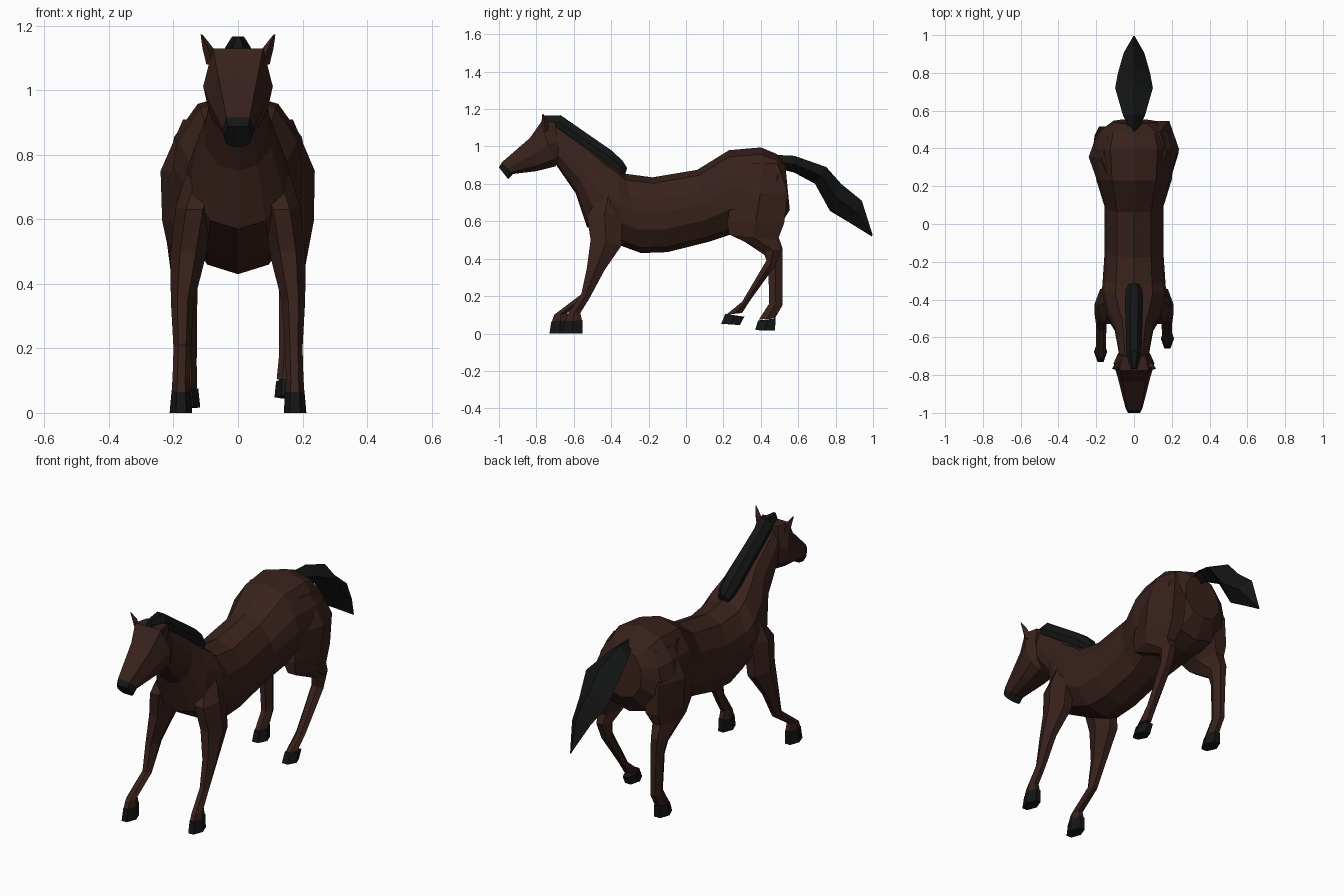
import bpy, bmesh
from mathutils import Vector


def material(name, rgb):
    m = bpy.data.materials.new(name)
    m.diffuse_color = (*rgb, 1)
    return m


BROWN = material("brown_coat", (0.04, 0.0155, 0.0115))
BLACK = material("black_hair", (0.007, 0.0075, 0.0075))


def loft(name, rings, mat):
    """Skin a list of equal-length point rings and cap both ends."""
    bm = bmesh.new()
    vs = [[bm.verts.new(p) for p in r] for r in rings]
    n = len(vs[0])
    for a, b in zip(vs, vs[1:]):
        for i in range(n):
            j = (i + 1) % n
            bm.faces.new((a[i], a[j], b[j], b[i]))
    bm.faces.new(vs[0])
    bm.faces.new(vs[-1])
    bmesh.ops.remove_doubles(bm, verts=bm.verts, dist=0.0005)
    bmesh.ops.recalc_face_normals(bm, faces=bm.faces)
    me = bpy.data.meshes.new(name)
    bm.to_mesh(me)
    bm.free()
    me.materials.append(mat)
    ob = bpy.data.objects.new(name, me)
    bpy.context.collection.objects.link(ob)
    return ob


def spine(name, stations, profile, mat):
    """Symmetric loft; station = top y,z, bottom y,z, half width; profile = (depth, width) fractions."""
    rings = []
    for ty, tz, by, bz, w in stations:
        half = [(f * w, ty + (by - ty) * t, tz + (bz - tz) * t) for t, f in profile]
        rings.append(half + [(-x, y, z) for x, y, z in reversed(half) if abs(x) > 1e-6])
    return loft(name, rings, mat)


HEX = [(1, .45), (0, 1), (-1, .45), (-1, -.45), (0, -1), (1, -.45)]


def limb(name, side, stations, mat):
    """Six-sided limb; station = z front, z back, y front, y back, x centre, x half width."""
    rings = []
    for zf, zb, y0, y1, xc, hw in stations:
        rings.append([(side * (xc + hw * v), (y0 + y1) / 2 + u * (y1 - y0) / 2,
                       (zf + zb) / 2 + u * (zb - zf) / 2) for u, v in HEX])
    return loft(name, rings, mat)


# Trunk and neck
TRUNK = [(0, 0), (.08, .58), (.3, .92), (.48, 1), (.7, .97), (.93, .58), (1, 0)]
spine("body", [
    (.53, .91, .555, .66, .11),
    (.485, .96, .49, .56, .19),
    (.40, .995, .40, .53, .215),
    (.23, .98, .24, .53, .20),
    (.06, .875, .12, .49, .155),
    (-.18, .835, -.10, .435, .155),
    (-.33, .855, -.24, .43, .165),
    (-.365, .89, -.35, .47, .17),
    (-.43, .935, -.53, .57, .145),
    (-.51, .995, -.59, .75, .105),
    (-.70, 1.125, -.69, .895, .078)], TRUNK, BROWN)

# Head and muzzle
HEAD = [(0, .72), (.5, 1), (.85, .82), (1, .4)]
nose = (-.985, .915, -.925, .853, .05)
spine("head", [
    (-.70, 1.13, -.67, .92, .085),
    (-.775, 1.13, -.70, .893, .108),
    (-.835, 1.045, -.80, .868, .085),
    nose], HEAD, BROWN)
spine("muzzle", [nose, (-1.0, .887, -.95, .825, .045)], HEAD, BLACK)

# Ears
for side, label in ((1, "right"), (-1, "left")):
    rings = []
    for x, y, z, rx, ry in ((.08, -.75, 1.08, .018, .02), (.093, -.755, 1.13, .017, .018),
                            (.113, -.765, 1.173, .003, .003)):
        rings.append([(side * (x + rx), y, z), (side * x, y + ry, z),
                      (side * (x - rx), y, z), (side * x, y - ry, z)])
    loft("ear_" + label, rings, BROWN)

# Mane
spine("mane", [
    (-.315, .885, -.325, .85, .03),
    (-.34, .925, -.36, .86, .045),
    (-.40, .98, -.43, .91, .048),
    (-.67, 1.167, -.70, 1.09, .04),
    (-.765, 1.165, -.77, 1.11, .015)],
    [(0, .45), (.45, 1), (1, .85)], BLACK)

# Tail
spine("tail", [
    (.48, .955, .50, .88, .02),
    (.58, .95, .58, .86, .06),
    (.75, .89, .69, .80, .10),
    (.83, .80, .77, .655, .085),
    (.94, .71, .87, .595, .055),
    (.997, .53, .995, .518, .003)],
    [(0, 0), (.5, 1), (1, 0)], BLACK)

# Front legs: shared upper leg, different pastern positions
UPPER = [(.74, .74, -.46, -.37, .10, .06),
         (.63, .65, -.53, -.34, .135, .058),
         (.50, .47, -.51, -.345, .155, .055),
         (.35, .34, -.53, -.435, .172, .036),
         (.21, .19, -.56, -.515, .173, .027)]
for side, label, y in ((1, "right", -.66), (-1, "left", -.73)):
    ankle = (.10, .11, y + .025, y + .095, .176, .027)
    crown = (.06, .065, y + .012, y + .105, .176, .03)
    limb("front_leg_" + label, side, UPPER + [ankle, crown], BROWN)
    limb("front_hoof_" + label, side,
         [(.065, .07, y + .01, y + .108, .176, .03), (0, 0, y, y + .107, .177, .035)], BLACK)

# Back legs: right one stepping forward, left one upright
limb("back_leg_right", 1, [
    (.91, .91, .27, .49, .11, .06),
    (.75, .75, .25, .545, .145, .093),
    (.60, .59, .22, .525, .15, .085),
    (.53, .50, .23, .49, .165, .055),
    (.44, .45, .42, .51, .167, .04),
    (.39, .36, .43, .475, .163, .036),
    (.17, .18, .30, .345, .155, .028),
    (.10, .11, .215, .30, .15, .03)], BROWN)
limb("back_hoof_right", 1, [(.105, .09, .21, .312, .15, .032),
                            (.052, .045, .188, .288, .15, .037)], BLACK)
limb("back_leg_left", -1, [
    (.91, .91, .24, .46, .11, .06),
    (.75, .75, .21, .50, .145, .095),
    (.60, .59, .21, .51, .15, .085),
    (.52, .53, .27, .49, .165, .055),
    (.42, .46, .42, .515, .167, .042),
    (.36, .38, .44, .515, .163, .037),
    (.16, .15, .445, .515, .158, .03),
    (.075, .08, .39, .475, .157, .03)], BROWN)
limb("back_hoof_left", -1, [(.07, .08, .385, .48, .157, .034),
                            (.018, .015, .37, .475, .157, .04)], BLACK)
